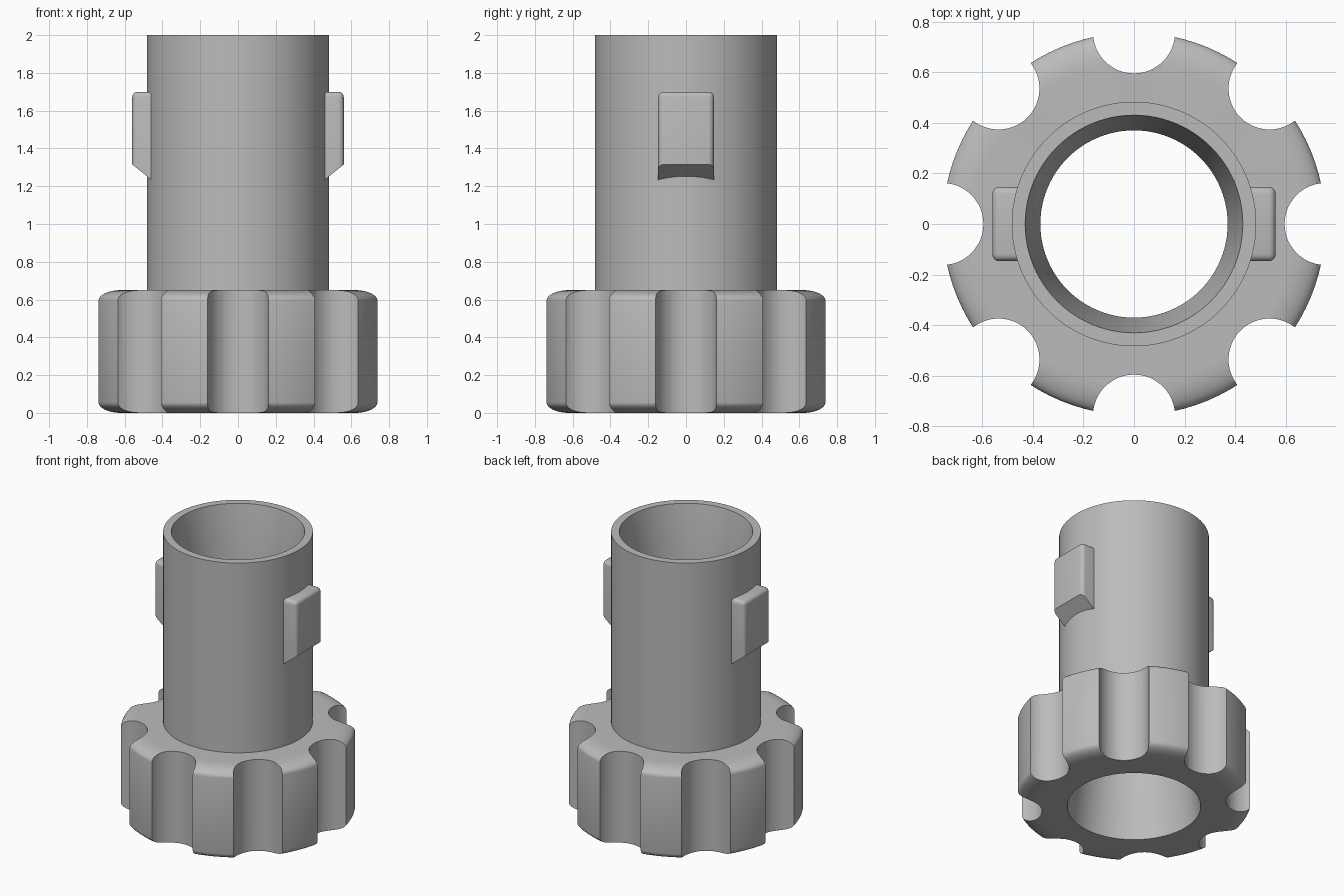
import bpy, bmesh
from math import sin, cos, pi, radians
from mathutils import Matrix

default = bpy.data.objects.get("Cube")
if default:
    bpy.data.objects.remove(default, do_unlink=True)

HEIGHT, HUB_TOP = 2.0, 0.65
BORE, MOUTH = 0.37, 0.43          # narrow bore and flared socket mouths
TUBE_R, HUB_R = 0.483, 0.756

grey = bpy.data.materials.new("plain grey")
grey.use_nodes = True
colour = (0.5, 0.5, 0.5, 1)
grey.diffuse_color = colour
grey.node_tree.nodes["Principled BSDF"].inputs["Base Color"].default_value = colour


def make_object(name, bm):
    bmesh.ops.recalc_face_normals(bm, faces=bm.faces)
    mesh = bpy.data.meshes.new(name)
    bm.to_mesh(mesh)
    bm.free()
    mesh.materials.append(grey)
    obj = bpy.data.objects.new(name, mesh)
    bpy.context.collection.objects.link(obj)
    return obj


def lathe(name, profile, segments=96):
    """Turn a closed (radius, height) profile around the z axis."""
    bm = bmesh.new()
    rings = []
    for i in range(segments):
        a = 2 * pi * i / segments
        rings.append([bm.verts.new((r * cos(a), r * sin(a), z)) for r, z in profile])
    n = len(profile)
    for i, ring in enumerate(rings):
        following = rings[(i + 1) % segments]
        for j in range(n):
            k = (j + 1) % n
            bm.faces.new((ring[j], following[j], following[k], ring[k]))
    return make_object(name, bm)


def activate(obj):
    bpy.ops.object.select_all(action='DESELECT')
    obj.select_set(True)
    bpy.context.view_layer.objects.active = obj


def smooth(obj):
    activate(obj)
    bpy.ops.object.shade_smooth_by_angle(angle=radians(32))


# Grip hub: turned ring with softly rounded rims
round_x, round_z, steps = 0.125, 0.055, 8
rim = [(HUB_R - round_x * (1 - cos(t)), round_z * (1 - sin(t)))
       for t in (pi / 2 * (1 - i / steps) for i in range(steps + 1))]
upper_rim = [(r, HUB_TOP - z) for r, z in reversed(rim)]
hub = lathe("grip_hub", [(MOUTH, 0)] + rim + upper_rim + [(BORE, HUB_TOP), (BORE, 0.42)])

# Eight finger scallops cut from the hub
bm = bmesh.new()
for i in range(8):
    a = i * pi / 4
    place = Matrix.Translation((0.757 * cos(a), 0.757 * sin(a), HUB_TOP / 2))
    bmesh.ops.create_cone(bm, cap_ends=True, segments=48, radius1=0.162,
                          radius2=0.162, depth=1, matrix=place)
cutter = make_object("scallop_cutter", bm)
cutter.hide_render = True
cut = hub.modifiers.new("scallops", 'BOOLEAN')
cut.operation, cut.solver, cut.object = 'DIFFERENCE', 'EXACT', cutter
activate(hub)
bpy.ops.object.modifier_apply(modifier=cut.name)
bpy.data.objects.remove(cutter, do_unlink=True)
smooth(hub)

# Tube with a tapered socket at its mouth
tube = lathe("tube", [(BORE, HUB_TOP), (TUBE_R, HUB_TOP), (TUBE_R, HEIGHT),
                      (MOUTH, HEIGHT), (BORE, 1.62)])
smooth(tube)

# Locking lugs on both sides, sloped underneath and rounded elsewhere
lug_profile = [(0.44, 1.70), (0.56, 1.70), (0.56, 1.315), (0.44, 1.218)]
for name, side in (("left_lug", 1), ("right_lug", -1)):
    bm = bmesh.new()
    front, back = ([bm.verts.new((x, y, z)) for x, z in lug_profile] for y in (-0.147, 0.147))
    bm.faces.new(front)
    bm.faces.new(back[::-1])
    for j in range(4):
        k = (j + 1) % 4
        bm.faces.new((front[j], back[j], back[k], front[k]))
    bmesh.ops.recalc_face_normals(bm, faces=bm.faces)
    rounded = [e for e in bm.edges
               if all(v.co.z > 1.3 for v in e.verts)
               and any(v.co.x > 0.5 for v in e.verts)
               and not all(v.co.z < 1.4 for v in e.verts)]
    bmesh.ops.bevel(bm, geom=rounded, offset=0.028, segments=4, profile=0.5,
                    affect='EDGES', clamp_overlap=True)
    bm.transform(Matrix.Rotation(0 if side > 0 else pi, 4, 'Z'))
    smooth(make_object(name, bm))
